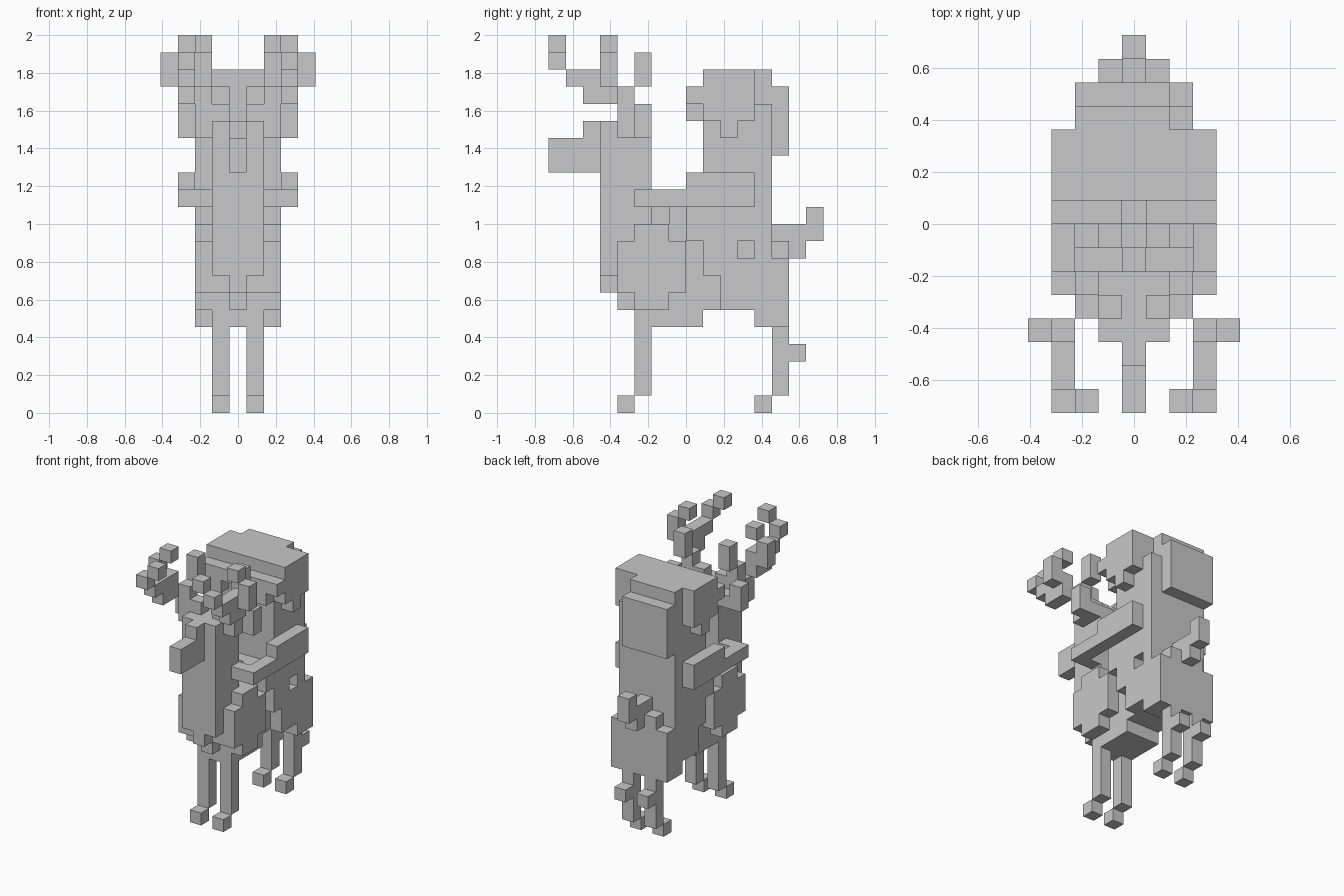
import bpy
import bmesh
from mathutils import Vector

UNIT = 1 / 11          # edge length of one block
BOTH, LEFT = (1, -1), (1,)
if "Cube" in bpy.data.objects:
    bpy.data.objects.remove(bpy.data.objects["Cube"], do_unlink=True)

clay = bpy.data.materials.new("plain_grey")
clay.use_nodes = True
clay.diffuse_color = (0.58, 0.58, 0.58, 1)
shader = next(n for n in clay.node_tree.nodes if n.type == "BSDF_PRINCIPLED")
shader.inputs["Base Color"].default_value = clay.diffuse_color
shader.inputs["Roughness"].default_value = 0.9

cells = {}             # block position -> part name


def span(x, y, z, sides):
    """Block positions; x is a distance from the centre column."""
    for i in range(x[0], x[1] + 1):
        for j in range(*y):
            for k in range(*z):
                for side in sides:
                    yield (side * i, j, k)


def block(part, x, y, z):
    for c in span(x, y, z, BOTH):
        cells.setdefault(c, part)


def carve(x, y, z, sides):
    for c in span(x, y, z, sides):
        cells.pop(c, None)


# Mount: trunk, belly and shoulders
block("mount_body", x=(0, 1), y=(-3, 5), z=(6, 11))
block("mount_body", x=(0, 1), y=(-4, -3), z=(7, 11))
block("mount_body", x=(0, 0), y=(-4, -3), z=(6, 7))
block("mount_body", x=(0, 1), y=(-3, 1), z=(5, 6))
block("mount_body", x=(0, 0), y=(-2, -1), z=(11, 12))
block("mount_body", x=(1, 1), y=(-1, 0), z=(11, 12))
block("shoulder", x=(2, 2), y=(-4, 0), z=(7, 10))
block("shoulder", x=(2, 2), y=(-3, -1), z=(6, 7))
block("shoulder", x=(2, 2), y=(-3, -1), z=(10, 11))

# Mount: haunches with a small recess on the left flank
block("haunch", x=(0, 2), y=(2, 6), z=(6, 9))
block("haunch", x=(0, 2), y=(4, 6), z=(5, 6))
block("haunch", x=(0, 2), y=(1, 5), z=(8, 12))
block("haunch", x=(0, 2), y=(0, 1), z=(10, 12))
block("haunch", x=(1, 1), y=(5, 6), z=(9, 10))
carve(x=(2, 2), y=(3, 4), z=(9, 10), sides=LEFT)

# Mount: tail
block("tail", x=(0, 0), y=(5, 7), z=(9, 11))
block("tail", x=(0, 0), y=(7, 8), z=(10, 12))

# Mount: legs, hooves and hocks
block("front_leg", x=(1, 1), y=(-3, -2), z=(1, 6))
block("front_hoof", x=(1, 1), y=(-4, -3), z=(0, 1))
block("hind_leg", x=(1, 1), y=(5, 6), z=(1, 6))
block("hind_hock", x=(1, 1), y=(6, 7), z=(3, 4))
block("hind_hoof", x=(1, 1), y=(4, 5), z=(0, 1))

# Mount: chest, neck, head and ears
block("chest", x=(0, 1), y=(-5, -2), z=(8, 14))
block("chest", x=(0, 0), y=(-5, -4), z=(7, 8))
block("mount_head", x=(0, 1), y=(-5, -2), z=(14, 17))
block("snout", x=(0, 0), y=(-6, -5), z=(14, 17))
block("snout", x=(0, 0), y=(-8, -6), z=(14, 16))
block("ear", x=(2, 2), y=(-4, -2), z=(16, 17))
block("ear", x=(3, 3), y=(-3, -2), z=(16, 18))

# Mount: antlers
block("antler", x=(1, 1), y=(-4, -3), z=(17, 18))
block("antler", x=(2, 2), y=(-4, -3), z=(17, 19))
block("antler", x=(2, 2), y=(-3, -2), z=(19, 21))
block("antler", x=(3, 3), y=(-6, -4), z=(18, 19))
block("antler", x=(3, 3), y=(-7, -4), z=(19, 20))
block("antler", x=(3, 3), y=(-8, -7), z=(20, 21))
block("antler", x=(2, 2), y=(-8, -7), z=(21, 22))
block("antler", x=(4, 4), y=(-5, -4), z=(19, 21))
block("antler", x=(3, 3), y=(-5, -4), z=(21, 22))

# Rider: torso, head and arms
block("rider_torso", x=(0, 2), y=(1, 5), z=(12, 15))
block("rider_head", x=(0, 2), y=(1, 5), z=(15, 20))
block("rider_arm", x=(3, 3), y=(0, 4), z=(12, 14))
block("rider_arm", x=(3, 3), y=(-3, 0), z=(12, 13))
block("rider_hand", x=(2, 2), y=(-3, -2), z=(12, 13))

# Rider: hair at the sides, fringe and back, cut away behind the left ear
block("hair", x=(3, 3), y=(1, 4), z=(17, 20))
block("hair", x=(3, 3), y=(2, 3), z=(16, 17))
block("hair", x=(1, 3), y=(0, 1), z=(18, 19))
block("hair", x=(2, 2), y=(0, 1), z=(17, 18))
block("hair", x=(0, 2), y=(5, 6), z=(15, 19))
carve(x=(2, 2), y=(4, 5), z=(18, 20), sides=LEFT)
carve(x=(2, 2), y=(5, 6), z=(15, 19), sides=LEFT)


def build(part):
    """Outer faces of one part, merged into large flat polygons."""
    bm = bmesh.new()
    for c in [c for c, name in cells.items() if name == part]:
        for axis in range(3):
            for sign in (-1, 1):
                step = [0, 0, 0]
                step[axis] = sign
                if tuple(a + b for a, b in zip(c, step)) in cells:
                    continue
                middle = Vector(c) + Vector((0, 0.5, 0.5)) + Vector(step) / 2
                u, v = Vector((0, 0, 0)), Vector((0, 0, 0))
                u[(axis + 1) % 3] = 0.5
                v[(axis + 2) % 3] = 0.5 * sign
                ring = (-u - v, u - v, u + v, v - u)
                bm.faces.new([bm.verts.new((middle + r) * UNIT) for r in ring])
    bmesh.ops.remove_doubles(bm, verts=bm.verts, dist=UNIT / 100)
    bmesh.ops.dissolve_limit(bm, angle_limit=0.01, verts=bm.verts, edges=bm.edges)
    mesh = bpy.data.meshes.new(part)
    bm.to_mesh(mesh)
    bm.free()
    mesh.materials.append(clay)
    bpy.context.scene.collection.objects.link(bpy.data.objects.new(part, mesh))


for part in sorted(set(cells.values())):
    build(part)
